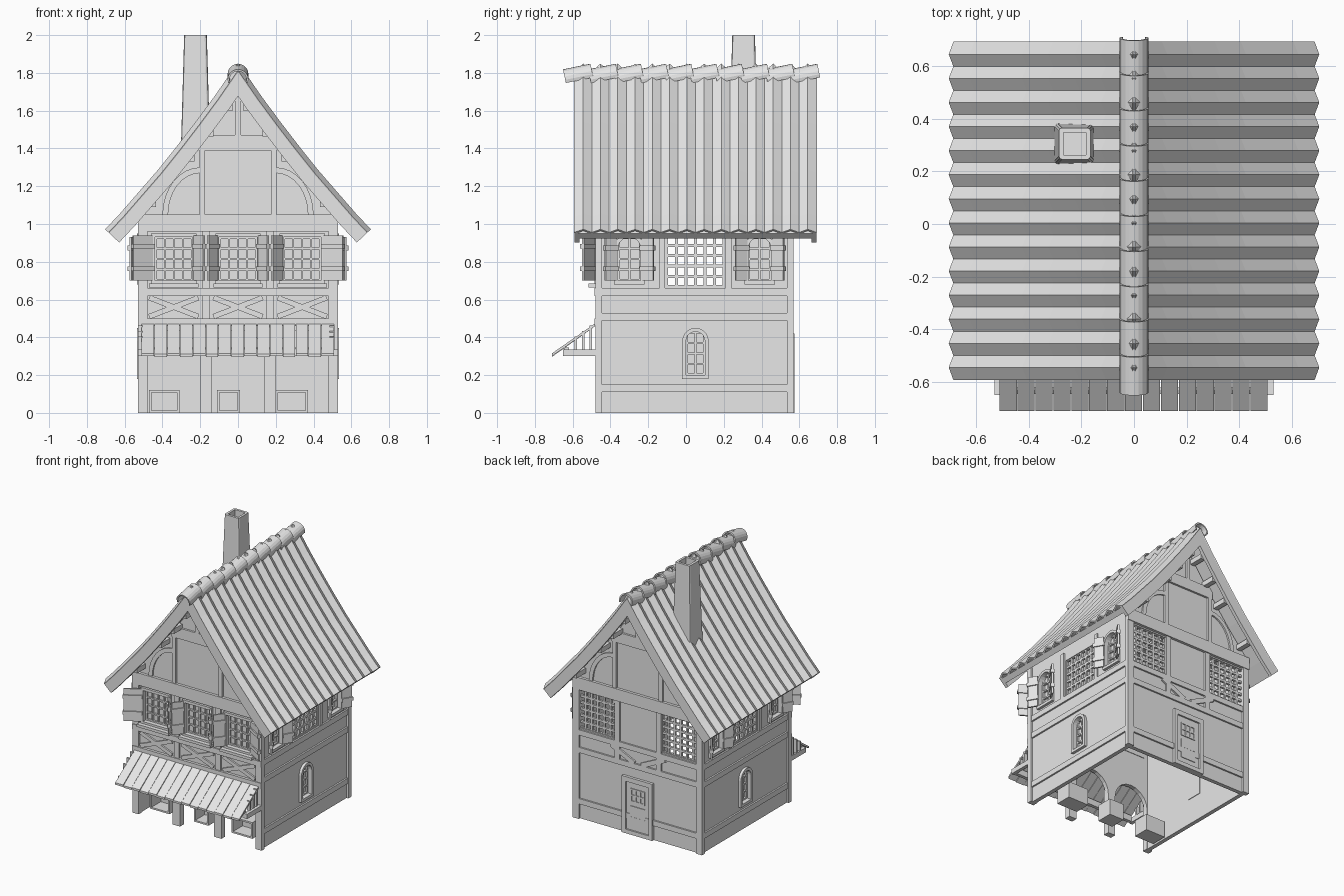
import bpy, bmesh, math
from mathutils import Matrix, Vector
from mathutils.geometry import tessellate_polygon

cube = bpy.data.objects.get("Cube")
if cube:
    bpy.data.objects.remove(cube)

GREY = bpy.data.materials.new("plain_grey")
GREY.use_nodes = True
GREY.diffuse_color = (0.8, 0.8, 0.8, 1)
GREY.node_tree.nodes["Principled BSDF"].inputs["Base Color"].default_value = (0.8, 0.8, 0.8, 1)


def finish(name, bm):
    bmesh.ops.recalc_face_normals(bm, faces=bm.faces)
    mesh = bpy.data.meshes.new(name)
    bm.to_mesh(mesh)
    bm.free()
    mesh.materials.append(GREY)
    ob = bpy.data.objects.new(name, mesh)
    bpy.context.collection.objects.link(ob)
    return ob


def frame(u, w, origin):
    """Local u runs along a wall, v is up, w points out of it."""
    m = Matrix((u, (0, 0, 1), w)).transposed().to_4x4()
    m.translation = origin
    return m


X, Y = Vector((1, 0, 0)), Vector((0, 1, 0))
FRONT = frame(X, -Y, (0, -0.465, 0))
BACK = frame(X, Y, (0, 0.555, 0))
SIDES = [frame(Y, X, (0.515, 0, 0)), frame(Y, -X, (-0.515, 0, 0))]
ALONG_X = frame(Y, X, (0, 0, 0))
ALONG_Y = frame(X, Y, (0, 0, 0))
PROUD = 0.015


def panel(name, loops, face, w0, w1):
    """Extrude a flat outline, with any holes, from depth w0 to w1."""
    bm = bmesh.new()
    layers = [[[bm.verts.new(face @ Vector((u, v, w))) for u, v in loop] for loop in loops]
              for w in (w0, w1)]
    tris = tessellate_polygon([[Vector((u, v, 0)) for u, v in loop] for loop in loops])
    for layer in layers:
        flat = [v for loop in layer for v in loop]
        for tri in tris:
            bm.faces.new([flat[i] for i in tri])
    for lo, hi in zip(*layers):
        for i in range(len(lo)):
            bm.faces.new((lo[i - 1], lo[i], hi[i], hi[i - 1]))
    bmesh.ops.dissolve_limit(bm, angle_limit=0.01, verts=bm.verts, edges=bm.edges)
    return finish(name, bm)


def rect(u0, u1, v0, v1):
    return [(u0, v0), (u1, v0), (u1, v1), (u0, v1)]


def arch(c, w, v0, v1):
    r = w / 2
    top = [(c + r * math.cos(math.pi * i / 10), v1 - r + r * math.sin(math.pi * i / 10))
           for i in range(11)]
    return [(c - r, v0), (c + r, v0)] + top


def timber(name, face, u0, u1, v0, v1, out=PROUD):
    panel(name, [rect(u0, u1, v0, v1)], face, -0.005, out)


def strut(name, face, p, q, width):
    p, q = Vector(p), Vector(q)
    n = (q - p).orthogonal().normalized() * width / 2
    panel(name, [[tuple(a) for a in (p - n, q - n, q + n, p + n)]], face, -0.005, PROUD * 0.8)


def lattice(name, face, u0, u1, v0, v1, nu, nv, bar, w0, w1):
    du, dv = (u1 - u0 - bar) / nu, (v1 - v0 - bar) / nv
    holes = [rect(u0 + bar + i * du, u0 + (i + 1) * du, v0 + bar + j * dv, v0 + (j + 1) * dv)
             for i in range(nu) for j in range(nv)]
    panel(name, [rect(u0, u1, v0, v1)] + holes, face, w0, w1)


def window(face, shape, c, w, v0, v1, nu, nv):
    """Frame ring, recessed pane and glazing bars."""
    panel("window_frame", [shape(c, w + 0.04, v0 - 0.02, v1 + 0.02), shape(c, w, v0, v1)], face, -0.01, 0.02)
    panel("window_pane", [rect(c - w / 2 - 0.01, c + w / 2 + 0.01, v0 - 0.01, v1 + 0.01)], face, -0.034, -0.026)
    lattice("glazing_bars", face, c - w / 2, c + w / 2, v0, v1, nu, nv, 0.01, -0.026, -0.012)


def square(c, w, v0, v1):
    return rect(c - w / 2, c + w / 2, v0, v1)


def shutter(face, hinge, s, width, v0, v1, angle):
    f = face @ Matrix.Translation((hinge, 0, PROUD)) @ Matrix.Rotation(-s * math.radians(angle), 4, "Y")
    a, b = sorted((0, s * width))
    panel("shutter", [rect(a, b, v0, v1)], f, 0, 0.012)
    for v in (v0 + 0.05, v1 - 0.07):
        panel("shutter_batten", [rect(a - 0.006, b + 0.006, v, v + 0.025)], f, -0.006, 0.02)


# Curved roof section, apex to eave
HALF = [(0, 1.80), (0.1, 1.655), (0.2, 1.52), (0.3, 1.39), (0.4, 1.265), (0.5, 1.15), (0.6, 1.035), (0.68, 0.95)]


def offset(d):
    pts = []
    for i, (x, z) in enumerate(HALF):
        a, b = HALF[max(i - 1, 0)], HALF[min(i + 1, len(HALF) - 1)]
        n = Vector((a[1] - b[1], b[0] - a[0])).normalized()
        pts.append((x + d * n.x, z + d * n.y) if i else (0, z + d / n.y))
    return pts


def whole(d):
    half = offset(d)
    return [(-x, z) for x, z in reversed(half[1:])] + half


# Walls
BAYS = (-0.34, 0, 0.34)
low_front = [(-0.515, 0)]
for c in BAYS:
    a = arch(c, 0.28, 0, 0.44)
    low_front += [a[0]] + a[:1:-1] + [a[1]]
panel("front_arcade", [low_front + [(0.515, 0), (0.515, 0.66), (-0.515, 0.66)]], FRONT, -0.03, 0)
gable_top = [p for p in reversed(whole(-0.05)) if abs(p[0]) < 0.5]
gable = [(-0.515, 0.66), (0.515, 0.66), (0.515, 1.06)] + gable_top + [(-0.515, 1.06)]
panel("front_upper_wall", [gable] + [square(c, 0.2, 0.7, 0.93) for c in BAYS], FRONT, -0.03, 0)
panel("back_upper_wall", [gable] + [square(c, 0.3, 0.67, 0.95) for c in (-0.34, 0.34)], BACK, -0.03, 0)
panel("back_lower_wall", [rect(-0.515, 0.515, 0, 0.66)], BACK, -0.03, 0)

for f in SIDES:
    holes = [arch(0.05, 0.1, 0.2, 0.43), arch(-0.3, 0.12, 0.7, 0.93), arch(0.39, 0.12, 0.7, 0.93),
             rect(-0.1, 0.2, 0.67, 0.94)]
    panel("side_wall", [rect(-0.465, 0.555, 0, 1.05)] + holes, f, -0.03, 0)
    lattice("side_lattice", f, -0.11, 0.21, 0.66, 0.95, 6, 5, 0.016, -0.022, -0.006)
    window(f, arch, 0.05, 0.1, 0.2, 0.43, 2, 4)
    for c in (-0.3, 0.39):
        window(f, arch, c, 0.12, 0.7, 0.93, 2, 4)
        for s in (-1, 1):
            shutter(f, c + s * 0.07, s, 0.07, 0.7, 0.93, 30)
    for u0, u1 in ((-0.48, -0.445), (0.535, 0.57)):
        timber("corner_post", f, u0, u1, 0, 1.04)
    for u in (-0.14, 0.21):
        timber("side_post", f, u, u + 0.03, 0.66, 1.0, 0.01)

# Horizontal rails around the house
for f, u0, u1 in [(f, -0.445, 0.535) for f in SIDES] + [(BACK, -0.53, 0.53)]:
    for v0, v1 in ((0.11, 0.15), (0.49, 0.53), (0.62, 0.66)):
        timber("rail", f, u0, u1, v0, v1, 0.012)

# Timbers shared by both gables
for f in (FRONT, BACK):
    for s in (-1, 1):
        timber("gable_corner_post", f, *sorted((s * 0.48, s * 0.53)), 0, 1.0)
        timber("gable_post", f, *sorted((s * 0.175, s * 0.205)), 1.05, 1.39)
        timber("storey_post", f, *sorted((s * 0.15, s * 0.19)), 0.5, 0.96, 0.012)
        arc = [(math.pi / 2 * i / 8) for i in range(9)]
        ring = [(s * (0.2 + 0.2 * math.cos(t)), 1.05 + 0.25 * math.sin(t)) for t in arc]
        ring += [(s * (0.2 + 0.17 * math.cos(t)), 1.05 + 0.22 * math.sin(t)) for t in reversed(arc)]
        panel("curved_brace", [ring], f, -0.005, PROUD * 0.8)
    timber("tie_beam", f, -0.53, 0.53, 0.96, 1.05, 0.02)
    timber("collar_beam", f, -0.21, 0.21, 1.39, 1.47)
    timber("king_post", f, -0.015, 0.015, 1.47, 1.7)

# Front storey: windows, shutters and crossed braces
timber("front_sill_rail", FRONT, -0.53, 0.53, 0.62, 0.66, 0.02)
timber("front_low_rail", FRONT, -0.53, 0.53, 0.46, 0.5, 0.02)
for c in BAYS:
    window(FRONT, square, c, 0.2, 0.7, 0.93, 4, 4)
    timber("window_sill", FRONT, c - 0.13, c + 0.13, 0.665, 0.685, 0.05)
    for s in (-1, 1):
        outer = c * s > 0.1
        shutter(FRONT, c + s * 0.115, s, 0.12 if outer else 0.08, 0.7, 0.94, 30 if outer else 52)
        strut("cross_brace", FRONT, (c - s * 0.13, 0.51), (c + s * 0.13, 0.61), 0.028)
for x in (-0.17, 0.17):
    timber("arcade_pillar", FRONT, x - 0.03, x + 0.03, 0, 0.46)

# Back storey: lattices, braces and door
for s in (-1, 1):
    lattice("back_lattice", BACK, s * 0.34 - 0.16, s * 0.34 + 0.16, 0.66, 0.96, 6, 6, 0.016, -0.022, -0.006)
    strut("back_brace", BACK, (s * 0.22, 0.62), (s * 0.03, 0.53), 0.035)
panel("door_frame", [rect(-0.125, 0.125, 0, 0.42), rect(-0.095, 0.095, 0.03, 0.385)], BACK, -0.005, 0.02)
timber("door", BACK, -0.095, 0.095, 0.03, 0.385, 0.008)
lattice("door_window", BACK, -0.06, 0.06, 0.24, 0.34, 3, 2, 0.01, 0, 0.014)
for z in (0.07, 0.15):
    timber("door_panel", BACK, -0.06, 0.06, z, z + 0.06, 0.013)

# Market crates inside the arcade
for x0, x1 in ((-0.47, -0.31), (-0.11, 0.01), (0.2, 0.37)):
    panel("crate", [rect(x0, x1, 0, 0.12), rect(x0 + 0.012, x1 - 0.012, 0.012, 0.108)], ALONG_Y, -0.36, -0.24)
    panel("crate_board", [rect(x0, x1, 0, 0.12)], ALONG_Y, -0.25, -0.24)

# Roof: boards, bargeboards, purlins and folded covering
panel("roof_boards", [whole(0) + whole(-0.04)[::-1]], ALONG_Y, -0.58, 0.68)
for y in (-0.59, 0.665):
    panel("bargeboard", [whole(0.005) + whole(-0.07)[::-1]], ALONG_Y, y, y + 0.025)
for i in (1, 2, 3, 5):
    for s in (-1, 1):
        x, z = offset(-0.065)[i]
        panel("purlin", [rect(s * x - 0.018, s * x + 0.018, z - 0.018, z + 0.018)], ALONG_Y, -0.565, 0.665)
FOLDS = 14
for s in (-1, 1):
    bm = bmesh.new()
    rows = [[bm.verts.new((s * x, -0.59 + 1.28 * k / (2 * FOLDS), z)) for x, z in offset(0.024 * (k % 2) + 0.002)]
            for k in range(2 * FOLDS + 1)]
    for a, b in zip(rows, rows[1:]):
        for i in range(len(HALF) - 1):
            bm.faces.new((a[i], a[i + 1], b[i + 1], b[i]))
    roof = finish("roof_covering", bm)
    mod = roof.modifiers.new("thickness", "SOLIDIFY")
    mod.thickness, mod.offset = 0.012, 0

# Ridge tiles, each tipped up over the next
angles = [math.radians(-20 + 220 * i / 12) for i in range(13)]
ring = [(0.055 * math.cos(t), 0.055 * math.sin(t)) for t in angles]
ring += [(0.045 * math.cos(t), 0.045 * math.sin(t)) for t in reversed(angles)]
for i in range(10):
    f = Matrix.Translation((0, -0.64 + 0.1335 * i, 1.765)) @ Matrix.Rotation(0.2, 4, "X") @ ALONG_Y
    panel("ridge_tile", [ring], f, 0, 0.148)

# Chimney: tapered shaft with a hollow flue
bm = bmesh.new()
bmesh.ops.create_cone(bm, cap_ends=True, segments=4, radius1=0.08 * 2 ** 0.5, radius2=0.06 * 2 ** 0.5, depth=0.7,
                      matrix=Matrix.Translation((-0.225, 0.305, 1.65)) @ Matrix.Rotation(math.pi / 4, 4, "Z"))
corners = [e for e in bm.edges if abs(e.verts[0].co.z - e.verts[1].co.z) > 0.1]
bmesh.ops.bevel(bm, geom=corners, offset=0.012, segments=2, affect="EDGES", profile=0.5)
bm.normal_update()
top = max(bm.faces, key=lambda f: f.calc_center_median().z)
bmesh.ops.inset_region(bm, faces=[top], thickness=0.018)
flue = bmesh.ops.extrude_discrete_faces(bm, faces=[top])["faces"][0]
bmesh.ops.translate(bm, verts=flue.verts, vec=(0, 0, -0.25))
finish("chimney", bm)

# Plank awning on side brackets
for i in range(15):
    x, drop = -0.51 + 0.068 * i, 0.004 * (i % 2)
    section = [(-0.465, 0.485), (-0.71, 0.315 - drop), (-0.71, 0.3 - drop), (-0.465, 0.47)]
    panel("awning_plank", [section], ALONG_X, x, x + 0.065)
panel("awning_rail", [rect(-0.645, -0.62, 0.3, 0.345)], ALONG_X, -0.5, 0.5)
for s in (-1, 1):
    a, b = sorted((s * 0.505, s * 0.53))
    panel("awning_bracket", [rect(-0.65, -0.46, 0.3, 0.335)], ALONG_X, a, b)
    for y in (-0.59, -0.55, -0.51):
        panel("awning_stud", [rect(y, y + 0.012, 0.33, 0.85 + 0.72 * y - 0.02)], ALONG_X, a - 0.02 * (s > 0), b - 0.02 * (s > 0))
